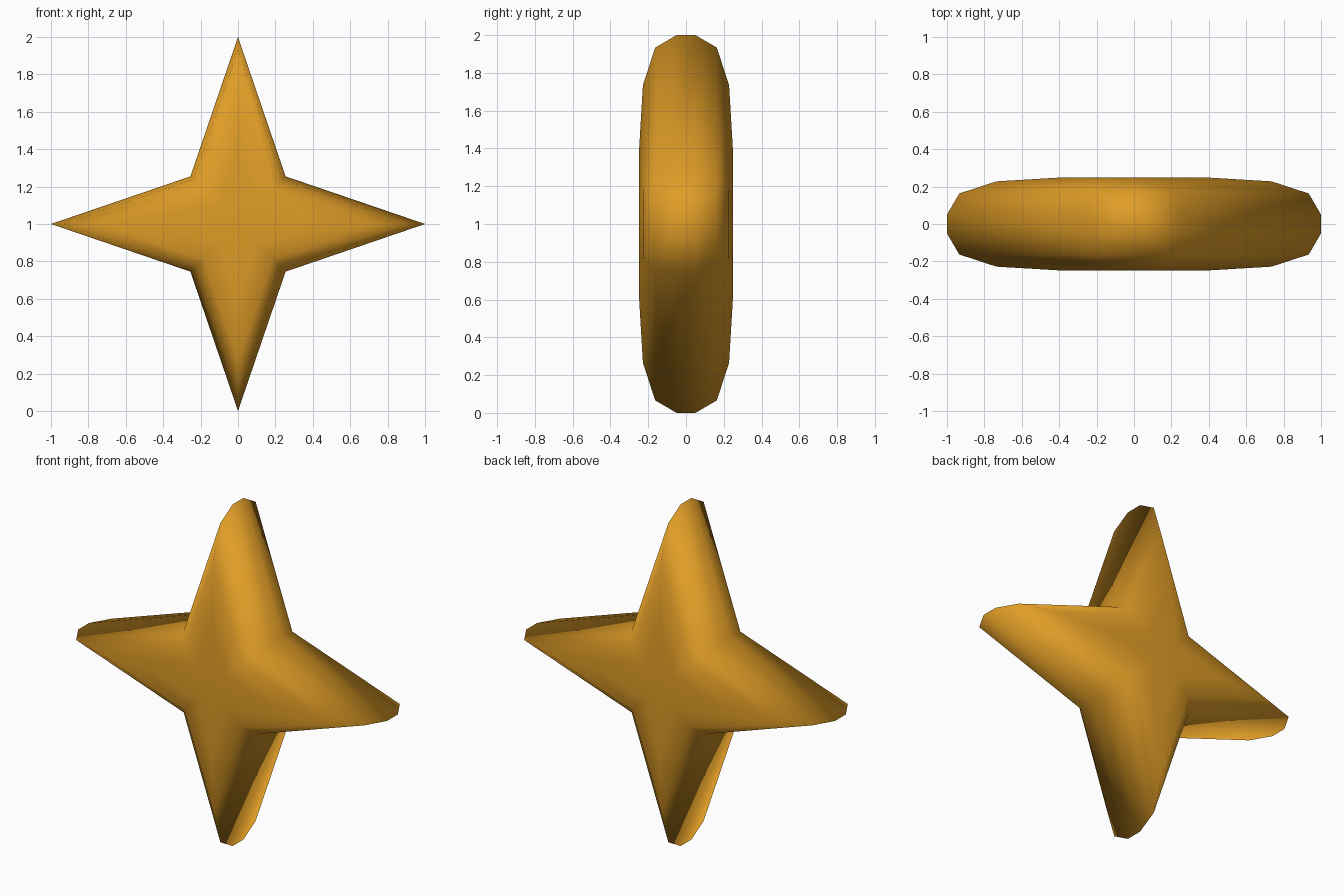
import bpy
import bmesh
from math import sin, cos, pi

cube = bpy.data.objects.get("Cube")
if cube:
    bpy.data.objects.remove(cube, do_unlink=True)

POINTS = 4
TIP, NOTCH = 1.0, 0.36
# Half profile: depth from the middle plane, scale of the star outline
PROFILE = [(0.05, 1.0), (0.163, 0.934), (0.228, 0.735), (0.248, 0.40)]


def star_ring(bm, depth, scale):
    """One star outline, alternating tips and notches."""
    ring = []
    for i in range(POINTS * 2):
        r = scale * (NOTCH if i % 2 else TIP)
        a = pi * i / POINTS
        ring.append(bm.verts.new((r * cos(a), depth, 1 + r * sin(a))))
    return ring


# Golden material
gold = bpy.data.materials.new("golden_yellow")
gold.use_nodes = True
colour = (0.74, 0.335, 0.02, 1)
gold.diffuse_color = colour
gold.node_tree.nodes["Principled BSDF"].inputs["Base Color"].default_value = colour

# Pillowed star body: outlines stacked from front to back
bm = bmesh.new()
levels = [(-d, s) for d, s in reversed(PROFILE)] + PROFILE
rings = [star_ring(bm, d, s) for d, s in levels]
n = POINTS * 2
for low, high in zip(rings, rings[1:]):
    for i in range(n):
        j = (i + 1) % n
        bm.faces.new((low[i], low[j], high[j], high[i]))

# Front and back caps fanned to a centre point
for ring in (rings[0], rings[-1]):
    centre = bm.verts.new((0, ring[0].co.y, 1))
    for i in range(n):
        bm.faces.new((ring[i], ring[(i + 1) % n], centre))

bmesh.ops.recalc_face_normals(bm, faces=bm.faces[:])
for face in bm.faces:
    face.smooth = True
mesh = bpy.data.meshes.new("star_body")
bm.to_mesh(mesh)
bm.free()
mesh.materials.append(gold)
star = bpy.data.objects.new("star_body", mesh)
bpy.context.collection.objects.link(star)
